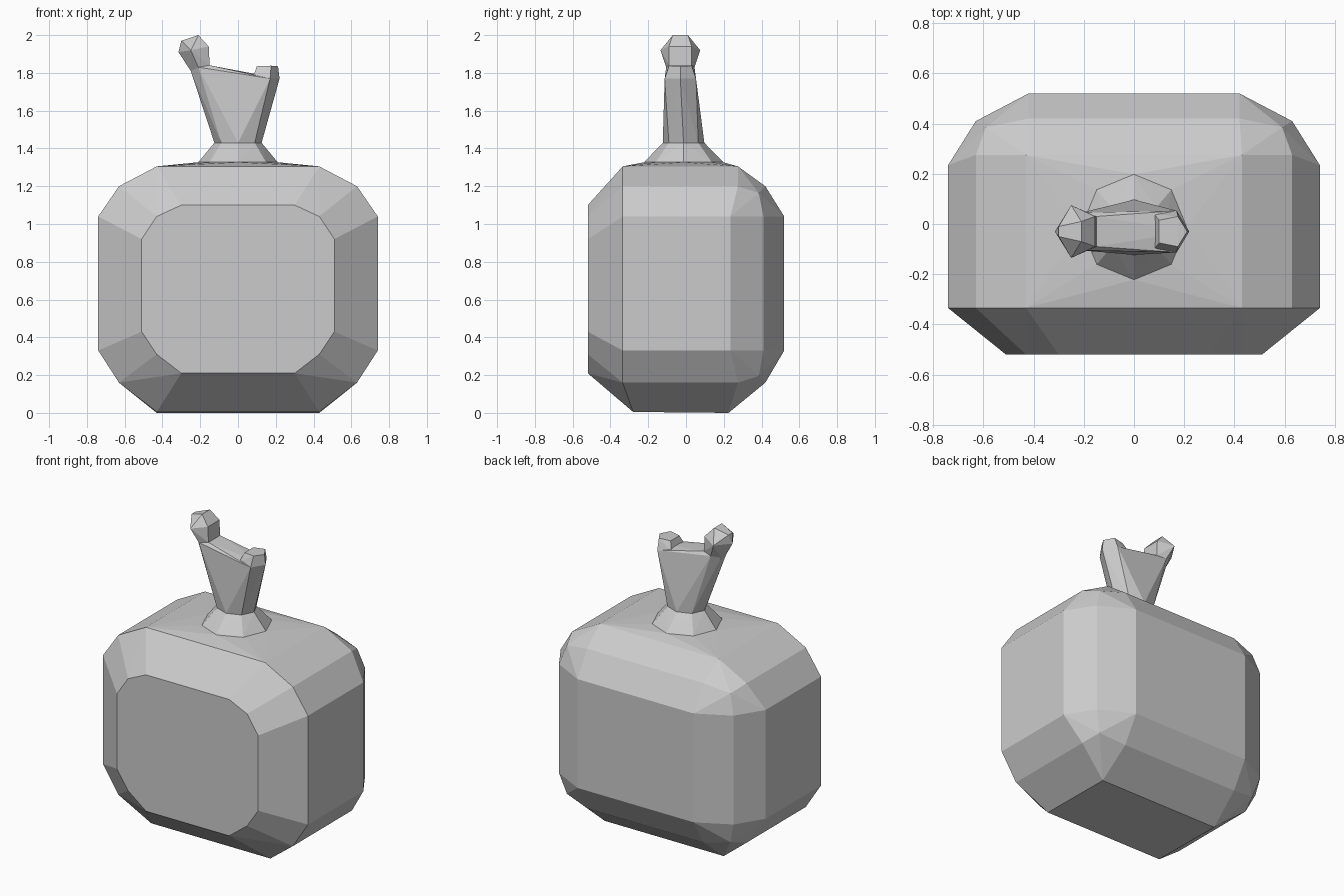
import bpy, bmesh, math

if "Cube" in bpy.data.objects:
    bpy.data.objects.remove(bpy.data.objects["Cube"])

CY = -0.03  # symmetry plane of the stopper in y


def hull(name, points):
    """Faceted convex part wrapped around a few corner points."""
    bm = bmesh.new()
    for p in set(points):
        bm.verts.new(p)
    res = bmesh.ops.convex_hull(bm, input=bm.verts[:])
    junk = {v for k in ("geom_interior", "geom_unused") for v in res[k]
            if isinstance(v, bmesh.types.BMVert) and not v.link_faces}
    bmesh.ops.delete(bm, geom=list(junk), context='VERTS')
    bmesh.ops.dissolve_limit(bm, angle_limit=math.radians(1.5),
                             verts=bm.verts[:], edges=bm.edges[:])
    bmesh.ops.recalc_face_normals(bm, faces=bm.faces[:])
    me = bpy.data.meshes.new(name)
    bm.to_mesh(me)
    bm.free()
    ob = bpy.data.objects.new(name, me)
    bpy.context.collection.objects.link(ob)
    return ob


def mirror_x(points):
    return [(s * x, y, z) for x, y, z in points for s in (1, -1)]


def mirror_y(points):
    """Points as x, half width, z, mirrored about the stopper plane."""
    return [(x, CY + s * w, z) for x, w, z in points for s in (1, -1)]


def octagon(rx, ry, cy, z):
    return [(rx * math.cos(i * math.pi / 4), cy + ry * math.sin(i * math.pi / 4), z)
            for i in range(8)]


# Body: chamfered front, two-step rounded back; x, y, upper z, lower z
corners = [
    (0.30, -0.52, 1.10, 0.21), (0.43, -0.52, 1.04, 0.31), (0.51, -0.52, 0.92, 0.43),
    (0.43, -0.335, 1.305, None), (0.43, -0.28, None, 0.005),
    (0.63, -0.335, 1.20, 0.16), (0.74, -0.335, 1.04, 0.33),
    (0.43, 0.275, 1.305, None), (0.43, 0.225, None, 0.0),
    (0.63, 0.275, 1.20, 0.16), (0.74, 0.235, 1.04, 0.33),
    (0.42, 0.42, 1.20, 0.16), (0.59, 0.385, 1.165, 0.195),
    (0.63, 0.41, 1.04, 0.33), (0.42, 0.52, 1.04, 0.33),
]
body = [(x, y, z) for x, y, hi, lo in corners for z in (hi, lo) if z is not None]
base = octagon(0.21, 0.21, -0.012, 1.327)
hull("bottle_body", mirror_x(body) + base)

# Flared collar under the stopper
neck = octagon(0.125, 0.11, -0.013, 1.43)
hull("neck_collar", base + neck)

# Stem widening upward, with a sloping top edge
left_ring = [(-0.25, 0.025, 1.81), (-0.21, 0.075, 1.83), (-0.15, 0.06, 1.84)]
right_ring = [(0.22, 0.0, 1.77), (0.17, 0.083, 1.77), (0.08, 0.07, 1.78)]
hull("stopper_stem", neck + mirror_y(left_ring + right_ring))

# Tall knob on the left
hull("left_knob", mirror_y(left_ring + [
    (-0.315, 0.0, 1.91), (-0.25, 0.105, 1.92), (-0.155, 0.06, 1.94),
    (-0.30, 0.02, 1.97), (-0.21, 0.04, 2.0)]))

# Short tip on the right
hull("right_tip", mirror_y(right_ring + [
    (0.212, 0.0, 1.835), (0.175, 0.06, 1.838), (0.10, 0.045, 1.835)]))
